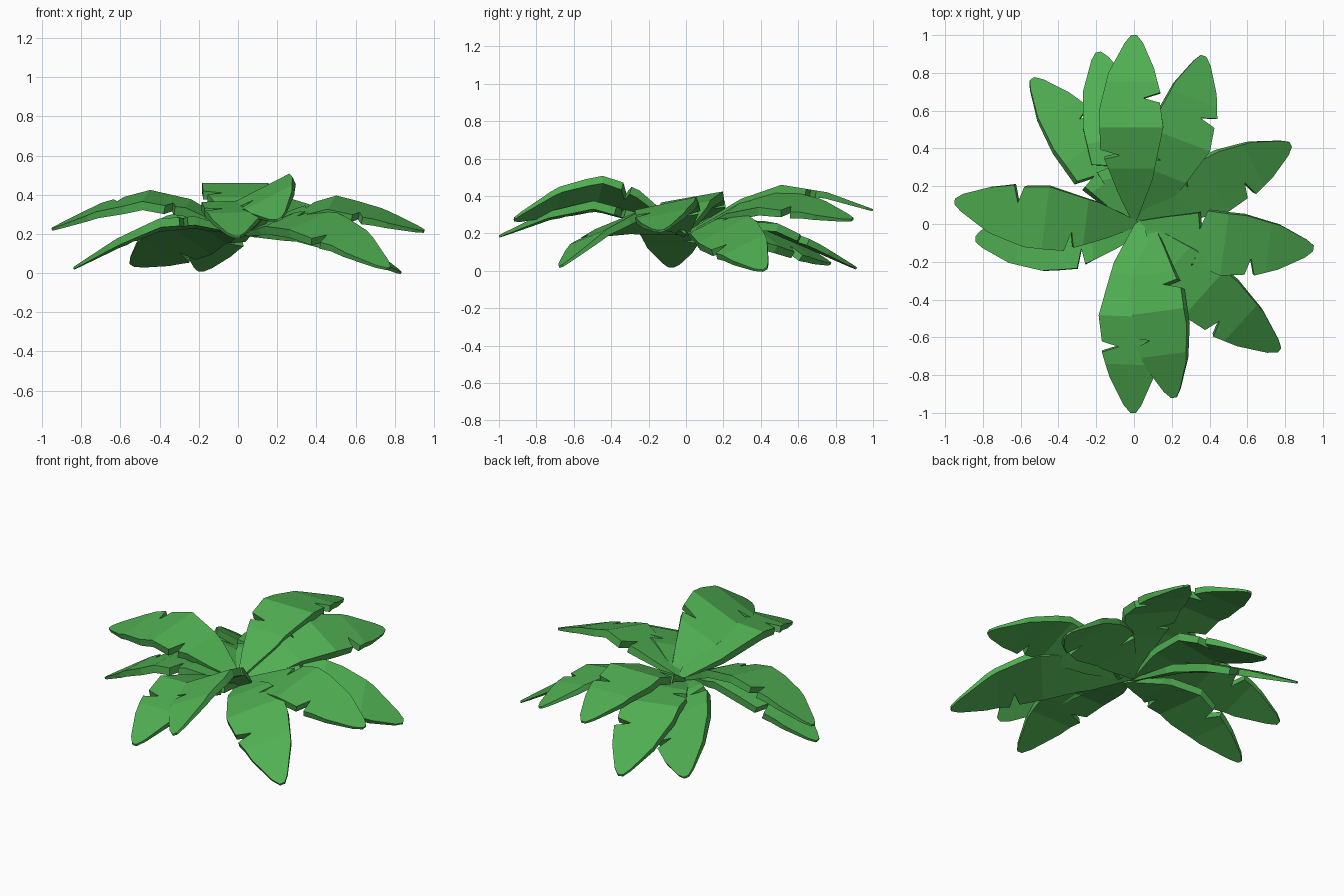
import bpy, bmesh, math
from mathutils import Vector

if "Cube" in bpy.data.objects:
    bpy.data.objects.remove(bpy.data.objects["Cube"])

green = bpy.data.materials.new("leaf_green")
green.diffuse_color = (0.08, 0.43, 0.085, 1)
green.use_nodes = True
green.node_tree.nodes["Principled BSDF"].inputs["Base Color"].default_value = green.diffuse_color

# Flat leaf outline: (position along leaf, sideways), one torn notch on each edge
OUTLINE = [
    (0.0, -0.015), (0.15, -0.075), (0.33, -0.135), (0.35, -0.05), (0.38, -0.155),
    (0.6, -0.16), (0.8, -0.12), (0.96, -0.045), (1.0, -0.015), (1.0, 0.015),
    (0.96, 0.05), (0.82, 0.12), (0.69, 0.16), (0.66, 0.07), (0.635, 0.16),
    (0.5, 0.18), (0.22, 0.115), (0.0, 0.015),
]
STATIONS = (0.0, 0.28, 0.5, 0.75, 1.0)
THICK = (0.015, 0.045, 0.045, 0.035, 0.012)


def lerp(table, s):
    for i in range(4):
        if s <= STATIONS[i + 1] or i == 3:
            t = (s - STATIONS[i]) / (STATIONS[i + 1] - STATIONS[i])
            return table[i] + t * (table[i + 1] - table[i])


def leaf(name, root, tip, heights, bank, bow=0.0):
    # cut the flat outline at the fold lines
    bm = bmesh.new()
    bm.faces.new([bm.verts.new((s, w, 0)) for s, w in OUTLINE])
    for s in STATIONS[1:4]:
        bmesh.ops.bisect_plane(bm, geom=bm.verts[:] + bm.edges[:] + bm.faces[:],
                               plane_co=(s, 0, 0), plane_no=(1, 0, 0), dist=1e-5)
    bmesh.ops.triangulate(bm, faces=bm.faces[:])

    # bend, bank and aim it, then add an underside and rim
    root, tip = Vector(root), Vector(tip)
    d = (tip - root).normalized()
    side = Vector((d.y, -d.x))
    a = math.radians(bank)
    top, low = {}, {}
    flat_verts, flat_faces = bm.verts[:], bm.faces[:]
    rim = [(e.verts[0], e.verts[1]) for e in bm.edges if len(e.link_faces) == 1]
    for v in flat_verts:
        s, w = v.co.x, v.co.y
        w += bow * math.sin(math.pi * s)
        p = root + (tip - root) * s + side * (w * math.cos(a))
        co = Vector((p.x, p.y, lerp(heights, s) - w * math.sin(a)))
        slope = (lerp(heights, min(1, s + 0.05)) - lerp(heights, max(0, s - 0.05))) / 0.1
        n = Vector((-d.x * slope + side.x * math.sin(a),
                    -d.y * slope + side.y * math.sin(a), math.cos(a))).normalized()
        top[v] = co
        low[v] = bm.verts.new(co - n * lerp(THICK, s))
    for f in flat_faces:
        bm.faces.new([low[v] for v in reversed(f.verts[:])])
    for v0, v1 in rim:
        bm.faces.new((v0, v1, low[v1], low[v0]))
    for v in flat_verts:
        v.co = top[v]
    bmesh.ops.recalc_face_normals(bm, faces=bm.faces[:])
    bmesh.ops.dissolve_limit(bm, angle_limit=0.01, verts=bm.verts[:], edges=bm.edges[:])
    me = bpy.data.meshes.new(name)
    bm.to_mesh(me)
    bm.free()
    me.materials.append(green)
    bpy.context.collection.objects.link(bpy.data.objects.new(name, me))


# Upper leaves: arching out
leaf("upper_leaf_north", (0, 0.02), (0, 1.0), (0.22, 0.385, 0.46, 0.42, 0.33), 0, -0.025)
leaf("upper_leaf_northeast", (0.04, 0.03), (0.37, 0.89), (0.21, 0.35, 0.40, 0.36, 0.28), 16, 0.04)
leaf("upper_leaf_east", (0.02, 0), (0.95, -0.13), (0.21, 0.31, 0.37, 0.31, 0.22), 12, 0.035)
leaf("upper_leaf_southeast", (0.09, 0.0), (0.21, -0.92), (0.2, 0.385, 0.45, 0.40, 0.28), 27, 0.03)
leaf("upper_leaf_south", (0.03, 0.02), (-0.005, -1.0), (0.21, 0.31, 0.37, 0.31, 0.19), 2, 0.02)
leaf("upper_leaf_west", (0.02, 0), (-0.95, 0.12), (0.21, 0.36, 0.40, 0.34, 0.23), -10, -0.04)

# Lower leaves: drooping to the ground
leaf("lower_leaf_north", (0, 0), (-0.19, 0.91), (0.21, 0.27, 0.26, 0.15, 0.02), 2)
leaf("lower_leaf_northwest", (0, 0), (-0.54, 0.77), (0.21, 0.26, 0.23, 0.15, 0.05), 28, 0.025)
leaf("lower_leaf_east", (0.02, 0.02), (0.83, 0.42), (0.21, 0.26, 0.23, 0.145, 0.012), 25, 0.01)
leaf("lower_leaf_southeast", (0.03, 0), (0.77, -0.67), (0.21, 0.285, 0.285, 0.19, 0.03), 17, 0.035)
leaf("lower_leaf_west", (0.02, -0.05), (-0.84, -0.08), (0.21, 0.28, 0.265, 0.165, 0.03), 4, -0.02)
